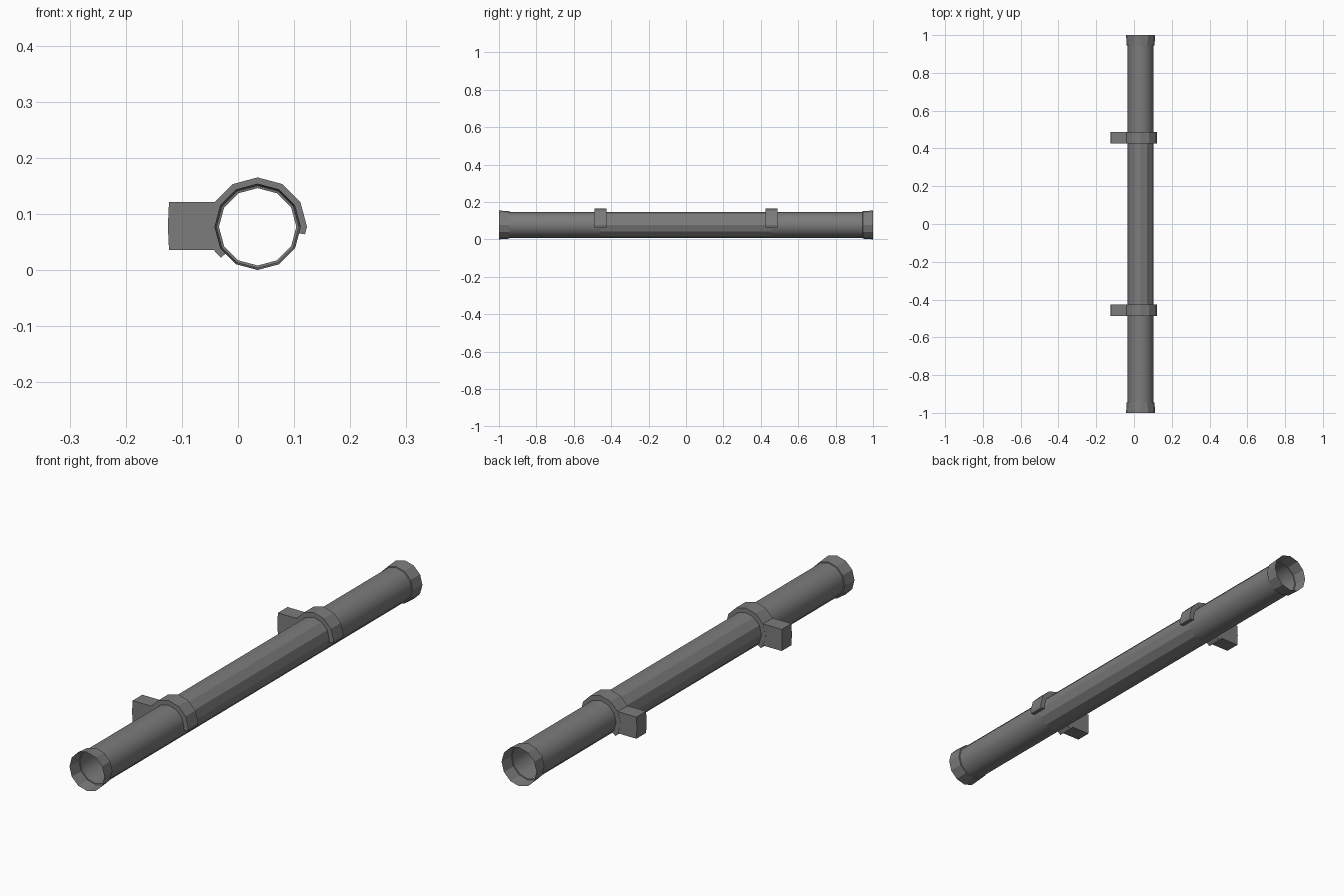
import bpy, bmesh, math

if "Cube" in bpy.data.objects:
    bpy.data.objects.remove(bpy.data.objects["Cube"])

CX, CZ = 0.035, 0.077      # pipe axis
SIDES = 12
TUBE_R, CLAMP_R = 0.069, 0.088
CLAMP_Y, CLAMP_HALF = 0.457, 0.031

grey = bpy.data.materials.new("dull grey metal")
grey.diffuse_color = (0.2, 0.2, 0.2, 1)
grey.use_nodes = True
grey.node_tree.nodes["Principled BSDF"].inputs["Base Color"].default_value = grey.diffuse_color


def finish(name, bm, smooth=False):
    me = bpy.data.meshes.new(name)
    bm.to_mesh(me)
    bm.free()
    me.materials.append(grey)
    for p in me.polygons:
        p.use_smooth = smooth
    ob = bpy.data.objects.new(name, me)
    bpy.context.collection.objects.link(ob)
    return ob


def revolve(name, profile, smooth=False):
    """Open 12-sided sleeve along y from (y, radius) pairs, y increasing."""
    bm = bmesh.new()
    rings = []
    for y, r in profile:
        rings.append([bm.verts.new((CX + r * math.cos(2 * math.pi * k / SIDES), y,
                                    CZ + r * math.sin(2 * math.pi * k / SIDES)))
                      for k in range(SIDES)])
    for a, b in zip(rings, rings[1:]):
        for j in range(SIDES):
            n = (j + 1) % SIDES
            bm.faces.new((a[j], b[j], b[n], a[n]))
    return finish(name, bm, smooth)


def on_polygon(deg, r):
    """Point on the 12-gon of circumradius r at the given angle."""
    d = r * math.cos(math.radians(15)) / math.cos(math.radians(deg % 30 - 15))
    return (CX + d * math.cos(math.radians(deg)), CZ + d * math.sin(math.radians(deg)))


def prism(bm, quads_or_poly, y0, y1):
    """Extrude an x/z outline along y."""
    f = bm.faces.new([bm.verts.new((x, y0, z)) for x, z in quads_or_poly])
    ext = bmesh.ops.extrude_face_region(bm, geom=[f])
    vs = [v for v in ext["geom"] if isinstance(v, bmesh.types.BMVert)]
    bmesh.ops.translate(bm, verts=vs, vec=(0, y1 - y0, 0))
    bmesh.ops.recalc_face_normals(bm, faces=bm.faces[:])


# Pipe: faceted middle, smooth ends
revolve("pipe_middle", [(-CLAMP_Y, TUBE_R), (CLAMP_Y, TUBE_R)])
revolve("pipe_front", [(-0.945, TUBE_R), (-CLAMP_Y, TUBE_R)], True)
revolve("pipe_back", [(CLAMP_Y, TUBE_R), (0.945, TUBE_R)], True)

# Flared end collars, stepping out from the pipe
revolve("collar_front", [(-1, 0.077), (-0.945, 0.0735), (-0.944, TUBE_R)])
revolve("collar_back", [(0.944, TUBE_R), (0.945, 0.0735), (1, 0.077)])

# Clamps and wall brackets
angles = [-9] + list(range(0, 211, 30)) + [220]
bracket = [(-0.123, 0.0355), (-0.125, 0.078), (-0.123, 0.1215),
           (-0.038, 0.1215), (-0.050, 0.077), (-0.038, 0.0355)]
for label, y in (("front", -CLAMP_Y), ("back", CLAMP_Y)):
    bm = bmesh.new()
    outline = ([on_polygon(a, CLAMP_R) for a in angles]
               + [on_polygon(a, TUBE_R) for a in reversed(angles)])
    prism(bm, outline, y - CLAMP_HALF, y + CLAMP_HALF)
    finish("clamp_" + label, bm)
    bm = bmesh.new()
    prism(bm, bracket, y - CLAMP_HALF + 0.0005, y + CLAMP_HALF - 0.0005)
    finish("wall_bracket_" + label, bm)
